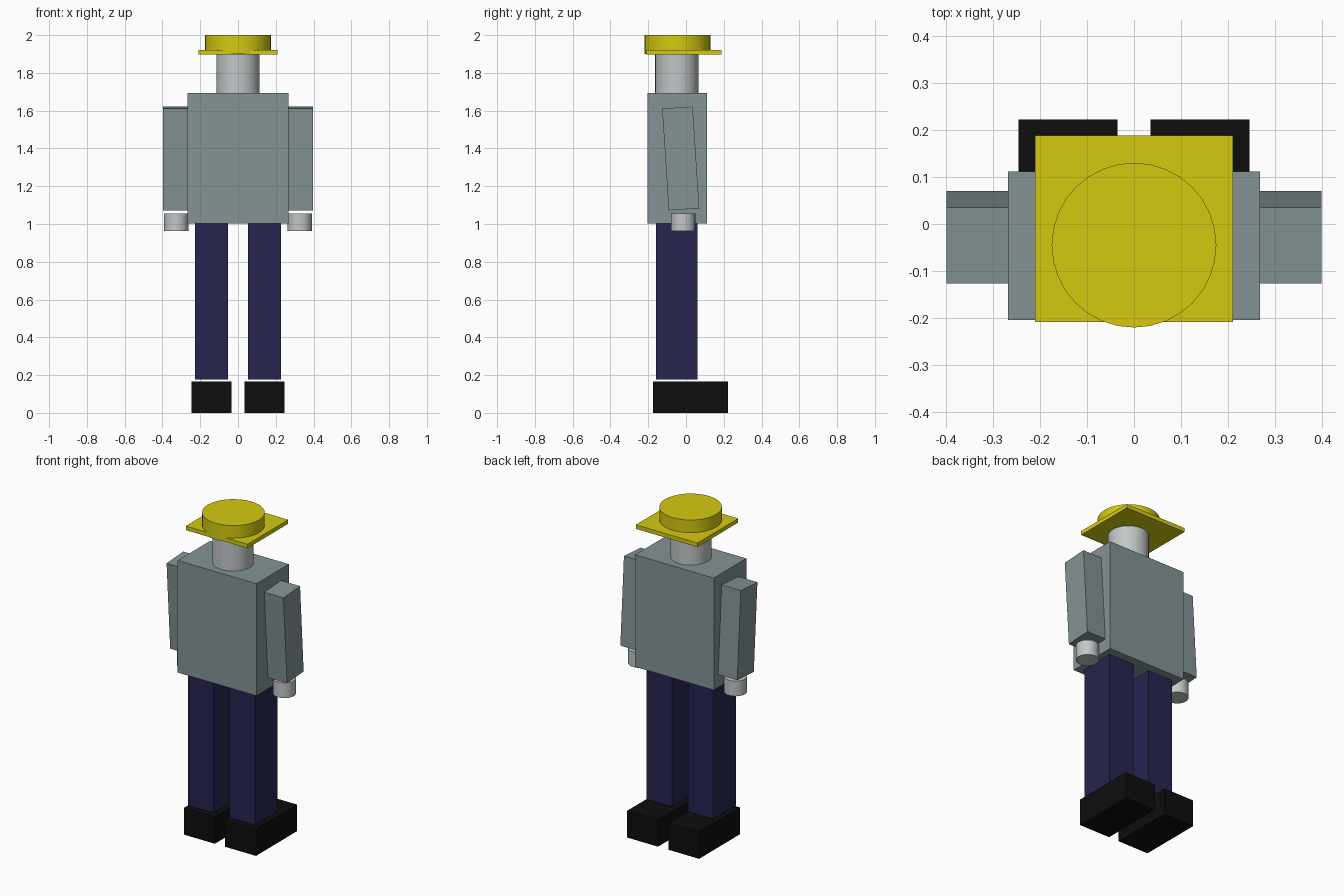
import bpy
import math

cube = bpy.data.objects.get("Cube")
if cube:
    bpy.data.objects.remove(cube, do_unlink=True)


def material(name, r, g, b):
    mat = bpy.data.materials.new(name)
    mat.use_nodes = True
    mat.diffuse_color = (r, g, b, 1)
    bsdf = mat.node_tree.nodes["Principled BSDF"]
    bsdf.inputs["Base Color"].default_value = (r, g, b, 1)
    return mat


YELLOW = material("hat yellow", 0.66, 0.59, 0.005)
PALE = material("pale grey", 0.54, 0.57, 0.57)
GREY = material("shirt grey", 0.23, 0.29, 0.30)
NAVY = material("trouser navy", 0.019, 0.018, 0.08)
BLACK = material("shoe black", 0.004, 0.004, 0.004)


def finish(name, mat):
    obj = bpy.context.object
    obj.name = obj.data.name = name
    obj.data.materials.append(mat)
    return obj


def box(name, mat, x, y, z, tilt=0.0):
    """Box spanning the (low, high) ranges, tilted about x."""
    spans = (x, y, z)
    bpy.ops.mesh.primitive_cube_add(size=1, location=[sum(s) / 2 for s in spans])
    obj = finish(name, mat)
    obj.scale = [s[1] - s[0] for s in spans]
    bpy.ops.object.transform_apply(location=False, rotation=False, scale=True)
    obj.rotation_euler.x = tilt
    return obj


def cylinder(name, mat, x, y, radius, z):
    bpy.ops.mesh.primitive_cylinder_add(
        vertices=32, radius=radius, depth=z[1] - z[0], location=(x, y, sum(z) / 2))
    obj = finish(name, mat)
    bpy.ops.object.shade_smooth_by_angle(angle=math.radians(30))
    return obj


# Hat, head and torso
cylinder("hat_crown", YELLOW, 0, -0.045, 0.175, (1.9, 2.0))
box("hat_brim", YELLOW, (-0.21, 0.21), (-0.208, 0.188), (1.897, 1.922))
cylinder("head", PALE, 0, -0.048, 0.115, (1.69, 1.9))
box("torso", GREY, (-0.268, 0.268), (-0.204, 0.112), (1.003, 1.693))

# Limbs on both sides
for side, s in (("left", 1), ("right", -1)):
    def span(inner, outer):
        return tuple(sorted((s * inner, s * outer)))

    box(side + "_arm", GREY, span(0.266, 0.398), (-0.109, 0.053),
        (1.077, 1.617), tilt=math.radians(3.7))
    cylinder(side + "_hand", PALE, s * 0.327, -0.015, 0.064, (0.962, 1.056))
    box(side + "_leg", NAVY, span(0.054, 0.227), (-0.16, 0.06), (0.178, 1.003))
    box(side + "_shoe", BLACK, span(0.035, 0.245), (-0.175, 0.222), (0, 0.165))
